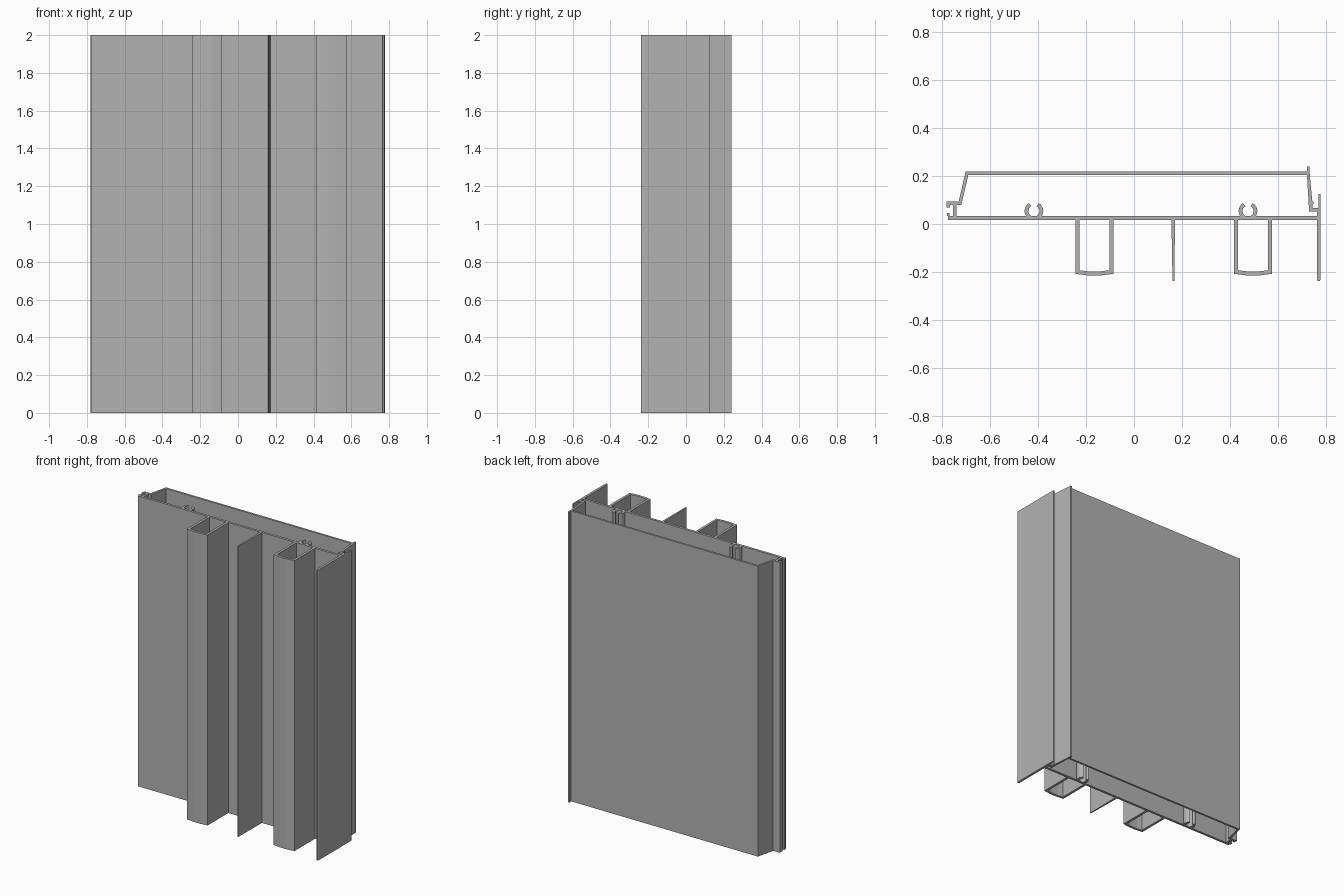
import bpy, bmesh, math
from mathutils import Vector

cube = bpy.data.objects.get("Cube")
if cube:
    bpy.data.objects.remove(cube, do_unlink=True)

HEIGHT = 2.0
WALL = 0.017

grey = bpy.data.materials.new("aluminium grey")
grey.use_nodes = True
colour = (0.45, 0.45, 0.45, 1)
grey.diffuse_color = colour
grey.node_tree.nodes["Principled BSDF"].inputs["Base Color"].default_value = colour


def extrude(name, outline):
    """Extrude a closed plan outline to the full height."""
    bm = bmesh.new()
    base = bm.faces.new([bm.verts.new((x, y, 0)) for x, y in outline])
    top = bmesh.ops.extrude_face_region(bm, geom=[base])["geom"]
    bmesh.ops.translate(bm, vec=(0, 0, HEIGHT),
                        verts=[g for g in top if isinstance(g, bmesh.types.BMVert)])
    bmesh.ops.recalc_face_normals(bm, faces=bm.faces)
    mesh = bpy.data.meshes.new(name)
    bm.to_mesh(mesh)
    bm.free()
    mesh.materials.append(grey)
    obj = bpy.data.objects.new(name, mesh)
    bpy.context.collection.objects.link(obj)
    return obj


def wall(name, path, thick=WALL):
    """Extrude a centre line thickened with mitred corners."""
    pts = [Vector(p) for p in path]
    dirs = [(b - a).normalized() for a, b in zip(pts, pts[1:])]
    left, right = [], []
    for i, p in enumerate(pts):
        a, b = dirs[max(i - 1, 0)], dirs[min(i, len(dirs) - 1)]
        na, nb = Vector((-a.y, a.x)), Vector((-b.y, b.x))
        mitre = (na + nb) / (1 + na.dot(nb)) * thick / 2
        left.append(p + mitre)
        right.append(p - mitre)
    return extrude(name, left + right[::-1])


# Inner plate with the small upturned lip on its right-hand edge
PLATE = 0.025
wall("inner_plate", [(-0.775, PLATE), (0.762, PLATE)])
wall("plate_lip", [(-0.774, 0.033), (-0.774, 0.045)], 0.012)

# Outer cover: clip hook, sloped side, broad face and clip wall
wall("outer_cover", [(-0.774, 0.068), (-0.774, 0.087), (-0.725, 0.087),
                     (-0.696, 0.212), (0.726, 0.212)], 0.014)
wall("hook_web", [(-0.747, 0.033), (-0.747, 0.081)], 0.015)
extrude("cover_clip_wall", [(0.721, 0.24), (0.731, 0.24), (0.733, 0.2), (0.743, 0.096),
                            (0.75, 0.088), (0.743, 0.079), (0.744, 0.066), (0.762, 0.066),
                            (0.762, 0.052), (0.73, 0.052), (0.721, 0.2)])

# Edge flange, thinner above the plate
extrude("edge_flange", [(0.762, -0.23), (0.766, -0.238), (0.774, -0.238), (0.778, -0.23),
                        (0.778, 0.125), (0.768, 0.125), (0.768, 0.066), (0.762, 0.066)])

# Two U channels with slightly bowed ends
for side, x in (("right", -0.165), ("left", 0.496)):
    w = 0.071
    wall(side + "_channel", [(x - w, 0.0165), (x - w, -0.2), (x - 0.025, -0.206),
                             (x + 0.025, -0.206), (x + w, -0.2), (x + w, 0.0165)])

# Tapered middle fin
extrude("middle_fin", [(0.156, 0.0165), (0.171, 0.0165), (0.169, -0.16),
                       (0.168, -0.238), (0.161, -0.238), (0.159, -0.16)])

# Open screw bosses behind the plate
for side, x in (("right", -0.417), ("left", 0.475)):
    for hand in (-1, 1):
        arc = [math.radians(a) for a in range(-75, 61, 15)]
        path = [(x + hand * 0.031 * math.cos(a), 0.054 + 0.031 * math.sin(a)) for a in arc]
        boss = wall(side + ("_boss_inner" if hand < 0 else "_boss_outer"), path, 0.016)
        boss.data.shade_smooth()
        boss.data.set_sharp_from_angle(angle=math.radians(35))
